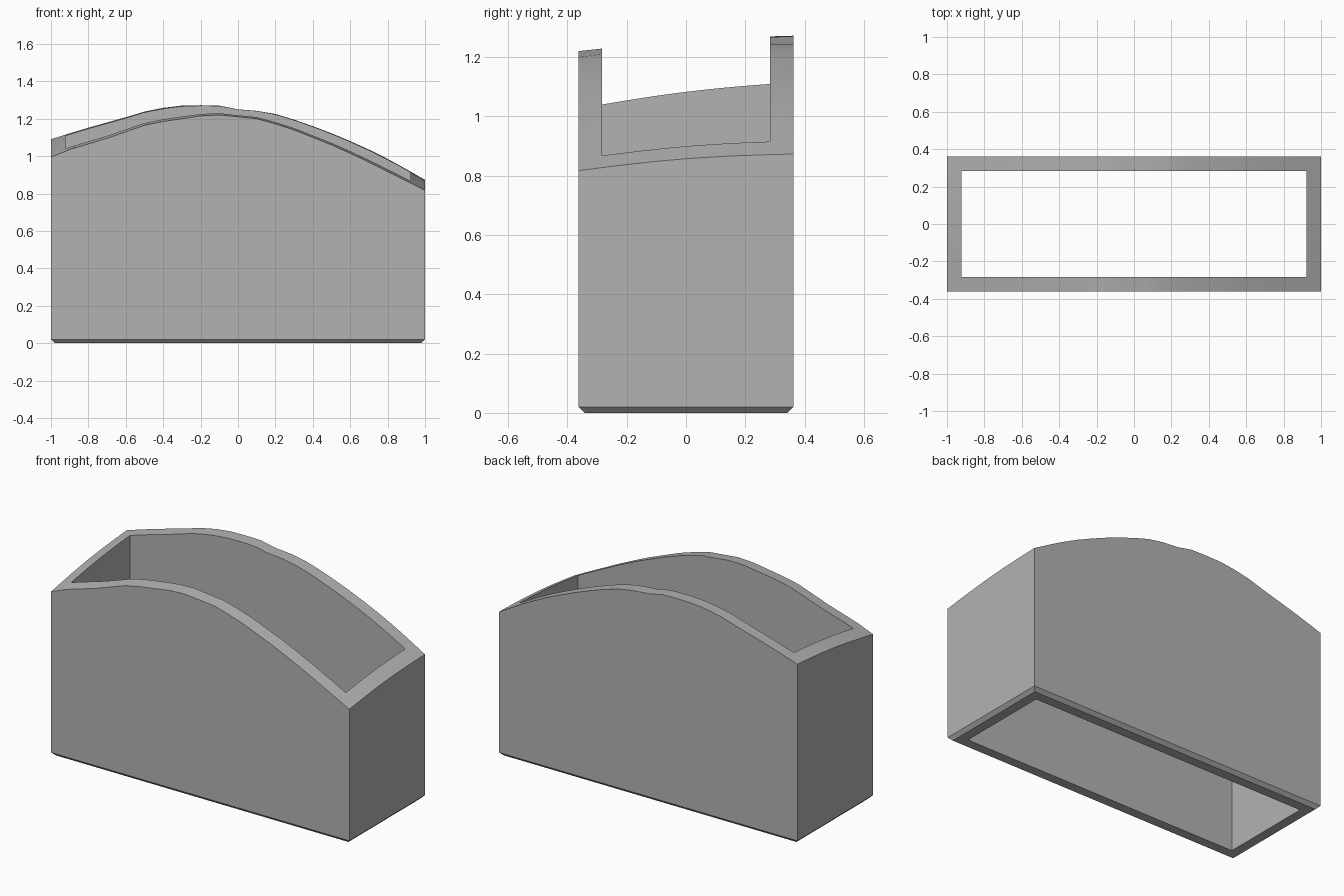
import bpy
import bmesh
import math

cube = bpy.data.objects.get("Cube")
if cube:
    bpy.data.objects.remove(cube, do_unlink=True)

HALF_X, HALF_Y, WALL, CHAMFER = 1.0, 0.362, 0.078, 0.02
STEPS_X, STEPS_Y = 40, 12

# Rim heights along x, from -1 to 1 in steps of 0.1
FRONT = [0.995, 1.035, 1.065, 1.095, 1.13, 1.165, 1.185, 1.2, 1.215, 1.22, 1.21,
         1.2, 1.172, 1.14, 1.1, 1.06, 1.015, 0.968, 0.918, 0.868, 0.817]
BACK = [1.09, 1.122, 1.152, 1.18, 1.208, 1.238, 1.258, 1.27, 1.272, 1.27, 1.25,
        1.242, 1.225, 1.195, 1.16, 1.122, 1.08, 1.035, 0.985, 0.93, 0.873]


def sample(profile, x):
    """Height of a rim profile at x, joined by straight pieces."""
    t = (x + HALF_X) / (2 * HALF_X) * (len(profile) - 1)
    i = max(0, min(int(t), len(profile) - 2))
    return profile[i] + (profile[i + 1] - profile[i]) * (t - i)


def rim_height(x, y):
    """Sloping rim, with a slight swell between front and back."""
    t = (y + HALF_Y) / (2 * HALF_Y)
    low, high = sample(FRONT, x), sample(BACK, x)
    return low + (high - low) * t + 0.012 * math.sin(math.pi * t)


def perimeter():
    """Unit rectangle stations, corner to corner, anticlockwise."""
    corners = [(-1, -1), (1, -1), (1, 1), (-1, 1)]
    for k, (ax, ay) in enumerate(corners):
        bx, by = corners[(k + 1) % 4]
        steps = STEPS_X if ay == by else STEPS_Y
        for s in range(steps):
            f = s / steps
            yield ax + (bx - ax) * f, ay + (by - ay) * f


def station(bm, u, v):
    """Wall cross-section at one place on the perimeter."""
    def at(inset):
        return u * (HALF_X - inset), v * (HALF_Y - inset)
    inner, foot, outer = at(WALL), at(CHAMFER), at(0)
    section = [(*inner, 0), (*foot, 0), (*outer, CHAMFER),
               (*outer, rim_height(*outer)), (*inner, rim_height(*inner))]
    return [bm.verts.new(p) for p in section]


# Open rectangular sleeve: the wall section swept round the perimeter
bm = bmesh.new()
rings = [station(bm, u, v) for u, v in perimeter()]
for a, b in zip(rings, rings[1:] + rings[:1]):
    for i in range(len(a)):
        j = (i + 1) % len(a)
        bm.faces.new((a[i], b[i], b[j], a[j]))
bmesh.ops.recalc_face_normals(bm, faces=bm.faces)
mesh = bpy.data.meshes.new("sleeve_wall")
bm.to_mesh(mesh)
bm.free()
sleeve = bpy.data.objects.new("sleeve_wall", mesh)
bpy.context.collection.objects.link(sleeve)

# Plain grey finish
grey = bpy.data.materials.new("plain_grey")
grey.use_nodes = True
colour = (0.45, 0.45, 0.45, 1)
grey.diffuse_color = colour
grey.node_tree.nodes["Principled BSDF"].inputs["Base Color"].default_value = colour
mesh.materials.append(grey)

# Smooth the rim, keep the corners sharp
bpy.ops.object.select_all(action="DESELECT")
sleeve.select_set(True)
bpy.context.view_layer.objects.active = sleeve
bpy.ops.object.shade_smooth_by_angle(angle=math.radians(30))
